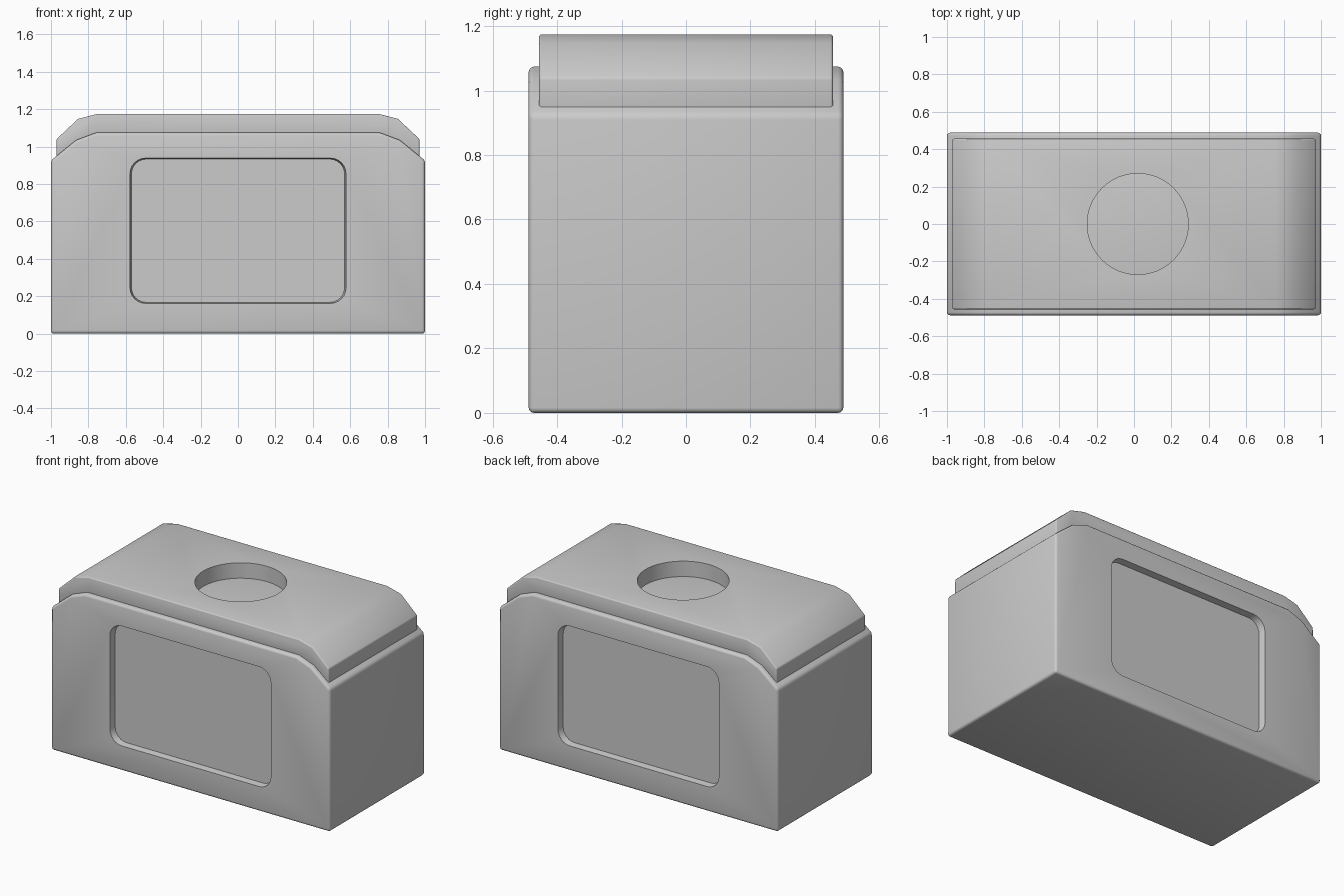
import bpy, bmesh
from math import sin, cos, pi

if "Cube" in bpy.data.objects:
    bpy.data.objects.remove(bpy.data.objects["Cube"])


def prism(name, loop_a, loop_b):
    """Solid between two matching loops of 3D points."""
    bm = bmesh.new()
    a = [bm.verts.new(p) for p in loop_a]
    b = [bm.verts.new(p) for p in loop_b]
    n = len(a)
    bm.faces.new(a)
    bm.faces.new(b[::-1])
    for i in range(n):
        bm.faces.new((a[i], b[i], b[(i + 1) % n], a[(i + 1) % n]))
    bmesh.ops.recalc_face_normals(bm, faces=bm.faces)
    mesh = bpy.data.meshes.new(name)
    bm.to_mesh(mesh)
    bm.free()
    ob = bpy.data.objects.new(name, mesh)
    bpy.context.collection.objects.link(ob)
    return ob


def slab(name, half_profile, half_depth):
    """Mirror a right-hand (x, z) profile and extrude it along y."""
    pts = half_profile + [(-x, z) for x, z in reversed(half_profile)]
    return prism(name, [(x, -half_depth, z) for x, z in pts],
                 [(x, half_depth, z) for x, z in pts])


def bevel(ob, width, angle):
    m = ob.modifiers.new("edge_round", 'BEVEL')
    m.width, m.segments = width, 3
    m.limit_method, m.angle_limit = 'ANGLE', angle


def cut(ob, cutter):
    m = ob.modifiers.new("cut", 'BOOLEAN')
    m.operation, m.solver, m.object = 'DIFFERENCE', 'EXACT', cutter
    cutter.hide_render = True
    cutter.hide_set(True)


def smooth(ob):
    # Apply modifiers, then smooth shallow angles only
    bpy.ops.object.select_all(action='DESELECT')
    ob.select_set(True)
    bpy.context.view_layer.objects.active = ob
    for m in list(ob.modifiers):
        bpy.ops.object.modifier_apply(modifier=m.name)
    bpy.ops.object.shade_smooth_by_angle(angle=0.6)


def rounded_rect(hx, z0, z1, r, y, steps=6):
    corners = [(hx - r, z1 - r), (r - hx, z1 - r), (r - hx, z0 + r), (hx - r, z0 + r)]
    return [(cx + r * cos((k + i / steps) * pi / 2), y,
             cz + r * sin((k + i / steps) * pi / 2))
            for k, (cx, cz) in enumerate(corners) for i in range(steps + 1)]


# Main body with sloped shoulders
body = slab("body", [(1, 0), (1, 0.925), (0.865, 1.035), (0.76, 1.074)], 0.488)
bevel(body, 0.016, 0.8)

# Recessed panels, front and back
helpers = []
for side, label in ((-1, "front"), (1, "back")):
    c = prism(label + "_panel_cutter",
              rounded_rect(0.587, 0.155, 0.945, 0.09, side * 0.538),
              rounded_rect(0.570, 0.167, 0.933, 0.08, side * 0.445))
    cut(body, c)
    helpers.append(c)
smooth(body)

# Cover that follows the body's shoulders
lid = slab("lid", [(0.745, 1.055), (0.85, 1.02), (0.95, 0.94), (0.97, 0.94),
                   (0.97, 1.04), (0.855, 1.148), (0.755, 1.174)], 0.456)
bevel(lid, 0.008, 0.65)

# Round opening in the cover, with the body top as its floor
circle = [(0.02 + 0.27 * cos(i * pi / 32), 0.27 * sin(i * pi / 32)) for i in range(64)]
hole = prism("hole_cutter", [(x, y, 0.9) for x, y in circle],
             [(x, y, 1.3) for x, y in circle])
cut(lid, hole)
helpers.append(hole)
smooth(lid)

for h in helpers:
    bpy.data.objects.remove(h)
